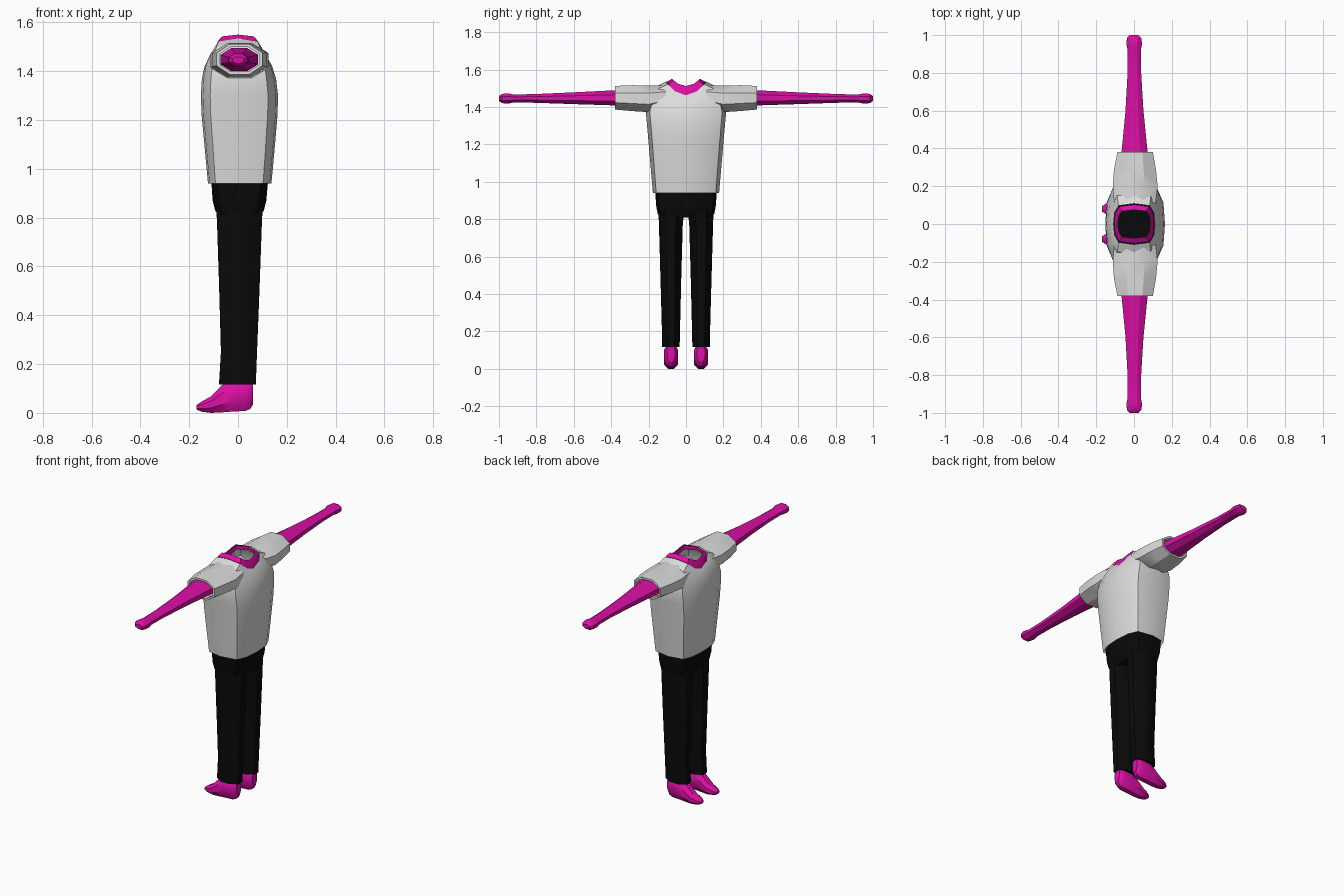
import bpy, bmesh, math


def material(name, rgb):
    m = bpy.data.materials.new(name)
    m.diffuse_color = (*rgb, 1)
    return m


SHIRT = material("light grey cloth", (0.72, 0.72, 0.72))
SKIN = material("magenta body", (0.71, 0.005, 0.38))
PANTS = material("black cloth", (0.003, 0.003, 0.003))

# Quarter outline of the body section: (depth, width) factors
QUARTER = [(1, 0), (0.95, 0.55), (0.75, 0.9), (0, 1)]
BODY = (QUARTER + [(-u, v) for u, v in QUARTER[-2::-1]]
        + [(-u, -v) for u, v in QUARTER[1:]]
        + [(u, -v) for u, v in QUARTER[-2:0:-1]])
# Octagon with flat sides for the limbs
R = 1 / math.cos(math.pi / 8)
OCT = [(R * math.cos(a), R * math.sin(a))
       for a in [math.pi * (2 * i + 1) / 8 for i in range(8)]]


def loft(name, rings, mat, cap_start=True, cap_end=True, angle=30):
    """Skin a list of rings that share one point count."""
    bm = bmesh.new()
    loops = [[bm.verts.new(p) for p in ring] for ring in rings]
    n = len(loops[0])
    for a, b in zip(loops, loops[1:]):
        for i in range(n):
            j = (i + 1) % n
            bm.faces.new((a[i], a[j], b[j], b[i]))
    if cap_start:
        bm.faces.new(loops[0])
    if cap_end:
        bm.faces.new(loops[-1])
    bmesh.ops.recalc_face_normals(bm, faces=bm.faces)
    # open shells: make sure the side walls face outwards
    centre = sum((v.co for v in bm.verts), loops[0][0].co * 0) / len(bm.verts)
    if sum((f.calc_center_median() - centre).dot(f.normal) * f.calc_area()
           for f in bm.faces) < 0:
        bmesh.ops.reverse_faces(bm, faces=bm.faces)
    mesh = bpy.data.meshes.new(name)
    bm.to_mesh(mesh)
    bm.free()
    mesh.materials.append(mat)
    ob = bpy.data.objects.new(name, mesh)
    bpy.context.collection.objects.link(ob)
    bpy.ops.object.select_all(action='DESELECT')
    ob.select_set(True)
    bpy.context.view_layer.objects.active = ob
    bpy.ops.object.shade_smooth_by_angle(angle=math.radians(angle))
    return ob


def body_ring(z, front, back, w, rise=0):
    """Level body section; rise lifts its left and right sides."""
    return [((back if u > 0 else -front) * u, w * v, z + rise * v * v)
            for u, v in BODY]


def oct_y(y, x0, x1, z0, z1):
    return [((x0 + x1) / 2 + u * (x1 - x0) / 2, y,
             (z0 + z1) / 2 + v * (z1 - z0) / 2) for u, v in OCT]


def oct_z(z, x0, x1, y0, y1):
    return [((x0 + x1) / 2 + u * (x1 - x0) / 2,
             (y0 + y1) / 2 + v * (y1 - y0) / 2, z) for u, v in OCT]


def oct_x(x, y, hw, z0, z1):
    return [(x, y + u * hw, (z0 + z1) / 2 + v * (z1 - z0) / 2)
            for u, v in OCT]


def flip(rings, side):
    return [[(x, y * side, z) for x, y, z in r] for r in rings]


# Shirt body, open at hem and collar
loft("shirt_body", [body_ring(*r) for r in [
    (0.94, -0.123, 0.137, 0.177), (1.08, -0.136, 0.150, 0.189),
    (1.22, -0.149, 0.162, 0.201), (1.30, -0.152, 0.164, 0.208),
    (1.37, -0.148, 0.156, 0.215), (1.42, -0.137, 0.140, 0.197, 0.03),
    (1.455, -0.118, 0.118, 0.160, 0.055),
    (1.462, -0.108, 0.110, 0.108, 0.073)]], SHIRT, False, False)

# Neck band, open at the top
loft("neck", [body_ring(*r) for r in [
    (1.44, -0.106, 0.108, 0.104, 0.07), (1.465, -0.105, 0.107, 0.103, 0.07),
    (1.512, -0.086, 0.086, 0.075, 0.038)]], SKIN, False, False)

# Hips of the trousers
loft("hips", [body_ring(*r) for r in [
    (0.808, -0.080, 0.092, 0.138), (0.83, -0.094, 0.106, 0.152),
    (0.87, -0.104, 0.116, 0.159), (0.96, -0.110, 0.124, 0.166)]], PANTS)

for tag, s in (("left", -1), ("right", 1)):
    # Sleeve with a turned-in cuff
    loft(tag + "_sleeve", flip([oct_y(*r) for r in [
        (0.11, -0.105, 0.115, 1.40, 1.515),
        (0.20, -0.112, 0.125, 1.372, 1.515),
        (0.29, -0.106, 0.116, 1.378, 1.516),
        (0.38, -0.088, 0.100, 1.386, 1.512),
        (0.38, -0.076, 0.088, 1.398, 1.500),
        (0.34, -0.076, 0.088, 1.398, 1.500)]], s), SHIRT, False, False)
    # Arm with a rounded hand stub
    loft(tag + "_arm", flip([oct_y(*r) for r in [
        (0.30, -0.072, 0.082, 1.400, 1.495),
        (0.38, -0.066, 0.072, 1.408, 1.489),
        (0.60, -0.045, 0.050, 1.415, 1.478),
        (0.80, -0.034, 0.038, 1.422, 1.469),
        (0.92, -0.034, 0.036, 1.424, 1.466),
        (0.955, -0.041, 0.043, 1.417, 1.473),
        (0.985, -0.037, 0.039, 1.421, 1.469),
        (1.0, -0.022, 0.024, 1.432, 1.458)]], s), SKIN)
    # Trouser leg
    loft(tag + "_leg", flip([oct_z(*r) for r in [
        (0.117, -0.078, 0.073, 0.034, 0.127),
        (0.25, -0.070, 0.078, 0.031, 0.130),
        (0.50, -0.077, 0.088, 0.025, 0.137),
        (0.78, -0.086, 0.098, 0.017, 0.145),
        (0.86, -0.090, 0.102, 0.006, 0.148)]], s), PANTS, angle=50)
    # Foot pointing forward along -x
    loft(tag + "_foot", flip([oct_x(*r) for r in [
        (-0.170, 0.080, 0.014, 0.014, 0.032),
        (-0.150, 0.080, 0.027, 0.005, 0.046),
        (-0.110, 0.080, 0.036, 0.000, 0.068),
        (-0.068, 0.080, 0.038, 0.002, 0.112),
        (-0.030, 0.080, 0.038, 0.005, 0.135),
        (0.030, 0.080, 0.037, 0.008, 0.140),
        (0.050, 0.080, 0.032, 0.016, 0.138),
        (0.062, 0.080, 0.022, 0.035, 0.130)]], s), SKIN)
